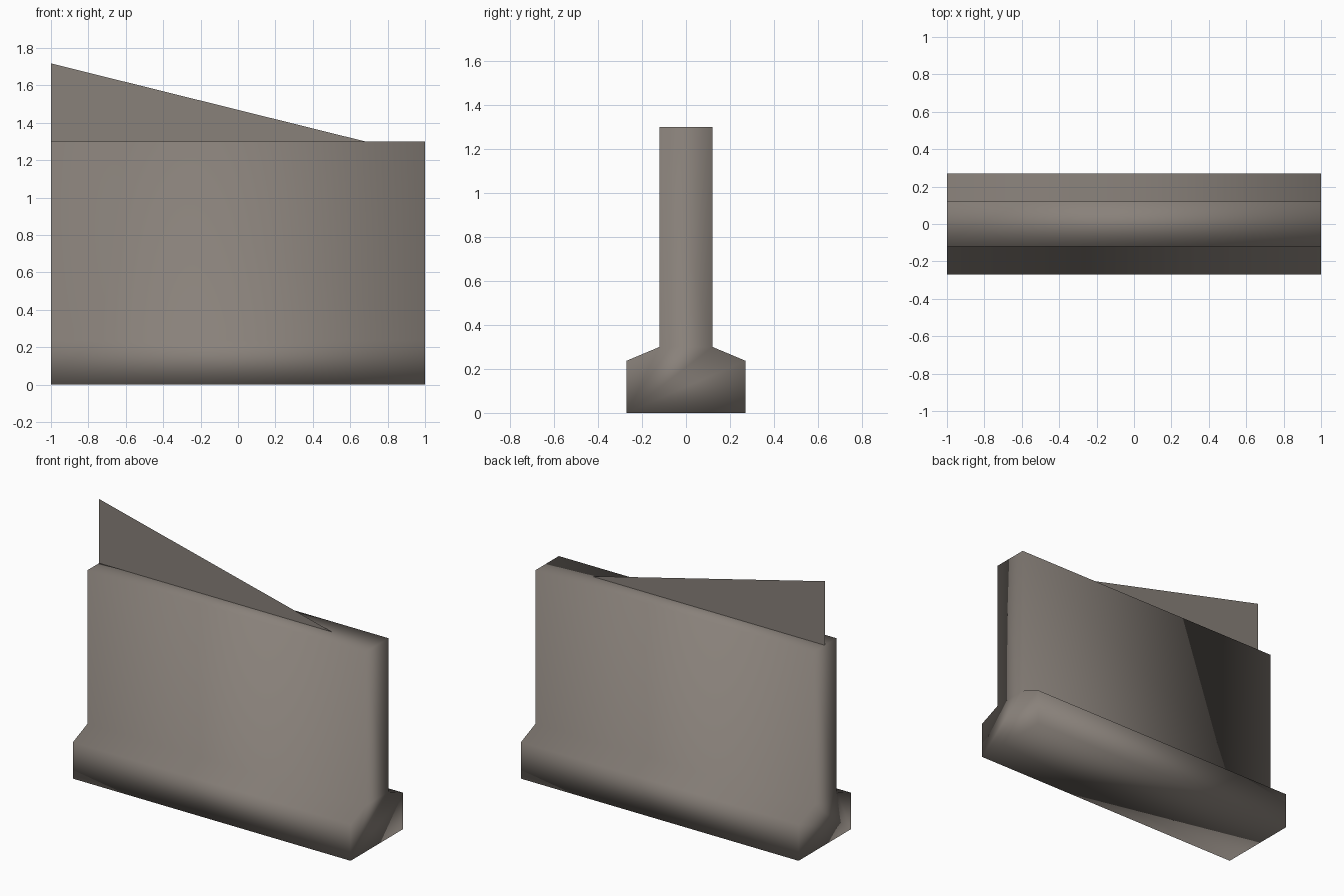
import bpy, bmesh

if "Cube" in bpy.data.objects:
    bpy.data.objects.remove(bpy.data.objects["Cube"])

stone = bpy.data.materials.new("warm_grey_stone")
stone.diffuse_color = (0.25, 0.22, 0.195, 1)
stone.use_nodes = True
stone.node_tree.nodes["Principled BSDF"].inputs["Base Color"].default_value = stone.diffuse_color


def build(name, bm, smooth):
    mesh = bpy.data.meshes.new(name)
    for f in bm.faces:
        f.smooth = smooth
    bm.to_mesh(mesh)
    bm.free()
    mesh.materials.append(stone)
    obj = bpy.data.objects.new(name, mesh)
    bpy.context.collection.objects.link(obj)
    return obj


# Barrier wall with wide footing: mirrored (y, z) profile extruded along x
half = [(0.27, 0.0), (0.27, 0.237), (0.12, 0.3), (0.12, 1.3)]
profile = half + [(-y, z) for y, z in reversed(half)]
bm = bmesh.new()
face = bm.faces.new([bm.verts.new((-1, y, z)) for y, z in profile])
ext = bmesh.ops.extrude_face_region(bm, geom=[face], use_keep_orig=True)
bmesh.ops.translate(bm, vec=(2, 0, 0),
                    verts=[v for v in ext["geom"] if isinstance(v, bmesh.types.BMVert)])
bmesh.ops.recalc_face_normals(bm, faces=bm.faces)
build("wall_and_footing", bm, True)

# Thin sloping sheet standing in the middle of the wall top
bm = bmesh.new()
bm.faces.new([bm.verts.new((x, 0, z)) for x, z in
              [(-1, 1.28), (0.76, 1.28), (-1, 1.717)]])
build("sloping_top_sheet", bm, False)
